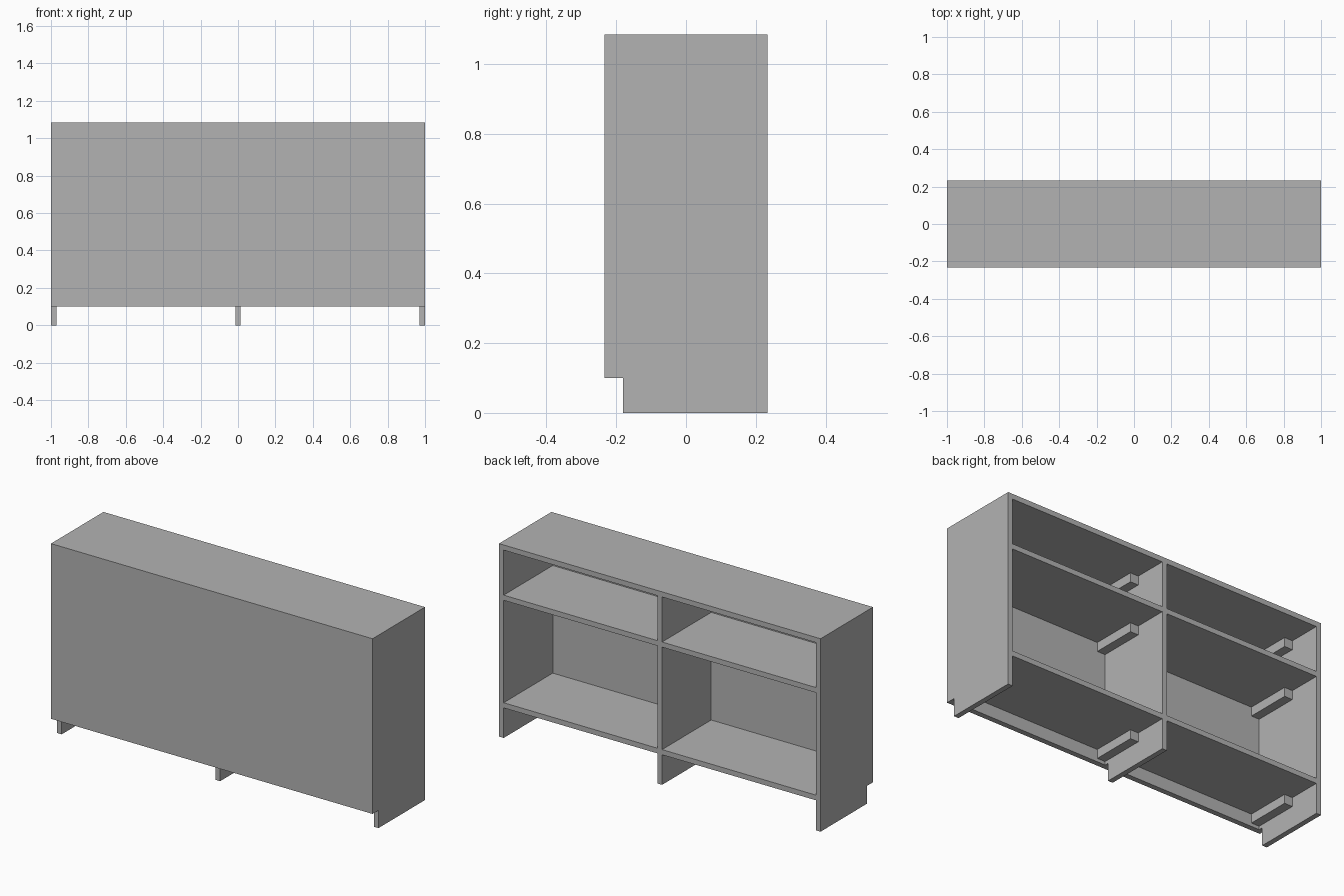
import bpy
import bmesh

cube = bpy.data.objects.get("Cube")
if cube:
    bpy.data.objects.remove(cube, do_unlink=True)

# Overall sizes
HALF_W, HALF_D, HEIGHT = 1.0, 0.233, 1.085
BOARD = 0.029
KICK_H, KICK_Y = 0.10, -0.18
INNER_Y = -HALF_D + 0.03
SHELF_TOPS = {"upper_shelf": 0.803, "lower_shelf": 0.198}

grey = bpy.data.materials.new("plain_grey")
grey.use_nodes = True
colour = (0.45, 0.45, 0.45, 1)
grey.diffuse_color = colour
grey.node_tree.nodes["Principled BSDF"].inputs["Base Color"].default_value = colour


def side_prism(name, x0, x1, outline):
    """Extrude a (y, z) outline from x0 to x1."""
    bm = bmesh.new()
    face = bm.faces.new([bm.verts.new((x0, y, z)) for y, z in outline])
    moved = bmesh.ops.extrude_face_region(bm, geom=[face])["geom"]
    verts = [v for v in moved if isinstance(v, bmesh.types.BMVert)]
    bmesh.ops.translate(bm, verts=verts, vec=(x1 - x0, 0, 0))
    bmesh.ops.recalc_face_normals(bm, faces=bm.faces)
    mesh = bpy.data.meshes.new(name)
    bm.to_mesh(mesh)
    bm.free()
    mesh.materials.append(grey)
    obj = bpy.data.objects.new(name, mesh)
    bpy.context.collection.objects.link(obj)
    return obj


def board(name, x0, x1, y0, y1, z0, z1):
    return side_prism(name, x0, x1, [(y0, z0), (y1, z0), (y1, z1), (y0, z1)])


# Front panel, hanging clear of the floor
board("front_panel", -HALF_W, HALF_W, -HALF_D, INNER_Y, KICK_H, HEIGHT)

# Uprights with a toe recess at the bottom front
upright_outline = [(INNER_Y, KICK_H), (KICK_Y, KICK_H), (KICK_Y, 0),
                   (HALF_D, 0), (HALF_D, HEIGHT), (INNER_Y, HEIGHT)]
for name, x in (("right_upright", -HALF_W), ("centre_upright", -BOARD / 2),
                ("left_upright", HALF_W - BOARD)):
    side_prism(name, x, x + BOARD, upright_outline)

# Top, shelves and their support cleats in each of the two bays
CLEAT_W, CLEAT_H, CLEAT_END = 0.05, 0.05, 0.05
bays = {"right": (-HALF_W + BOARD, -BOARD / 2), "left": (BOARD / 2, HALF_W - BOARD)}
for side, (x0, x1) in bays.items():
    for level, top in {"top": HEIGHT, **SHELF_TOPS}.items():
        under = top - BOARD
        board(f"{side}_{level}", x0, x1, INNER_Y, HALF_D, under, top)
        for end, cx in (("right", x0), ("left", x1 - CLEAT_W)):
            board(f"{side}_{level}_{end}_cleat", cx, cx + CLEAT_W,
                  INNER_Y, CLEAT_END, under - CLEAT_H, under)
